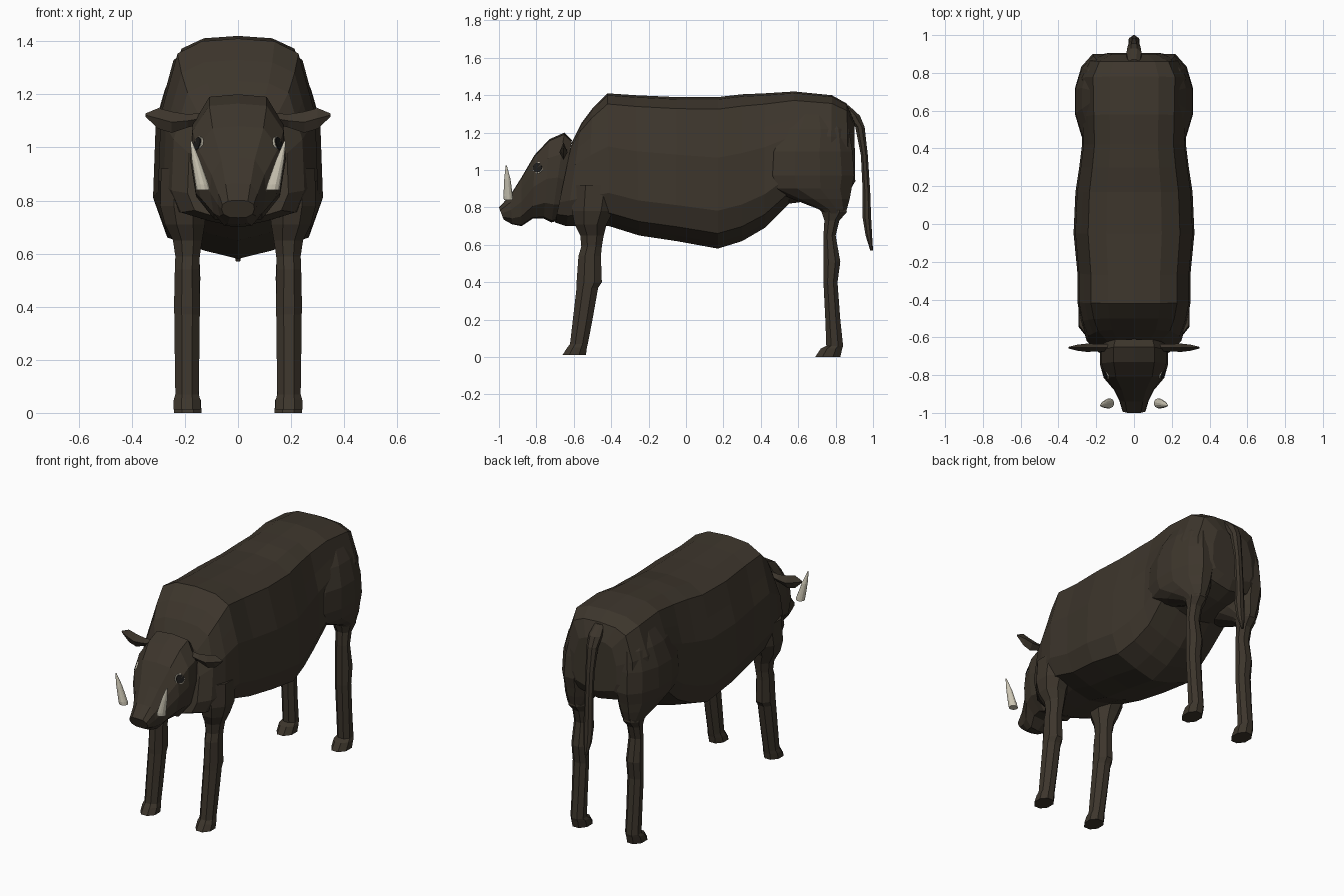
import bpy, bmesh, math
from mathutils import Vector


def material(name, colour):
    m = bpy.data.materials.new(name)
    m.diffuse_color = (*colour, 1)
    return m


HIDE = material("dark brown hide", (0.046, 0.036, 0.025))
IVORY = material("ivory", (0.62, 0.58, 0.47))
BLACK = material("eye black", (0.012, 0.011, 0.010))


def loft(name, rings, mat=HIDE, mirror=False):
    """Skin a list of equal closed rings and cap both ends."""
    bm = bmesh.new()
    loops = [[bm.verts.new(p) for p in ring] for ring in rings]
    n = len(loops[0])
    for a, b in zip(loops, loops[1:]):
        for i in range(n):
            j = (i + 1) % n
            bm.faces.new((a[i], a[j], b[j], b[i]))
    bm.faces.new(loops[0])
    bm.faces.new(loops[-1])
    bmesh.ops.recalc_face_normals(bm, faces=bm.faces)
    mesh = bpy.data.meshes.new(name)
    bm.to_mesh(mesh)
    bm.free()
    ob = bpy.data.objects.new(name, mesh)
    bpy.context.collection.objects.link(ob)
    mesh.materials.append(mat)
    if mirror:
        ob.modifiers.new("Mirror", 'MIRROR')
    return ob


def slice_ring(profile, y_top, z_top, y_bot, z_bot, half_width):
    """Symmetric cross-section running from a top point to a bottom point."""
    half = [(w * half_width, y_bot + (y_top - y_bot) * h, z_bot + (z_top - z_bot) * h)
            for w, h in profile]
    return half + [(-x, y, z) for x, y, z in half[-2:0:-1]]


def flat_ring(z, y0, y1, x, rx, sides=8):
    """Horizontal polygon that fills y0..y1 and x-rx..x+rx."""
    s = 1 / math.cos(math.pi / sides)
    angles = [(i + 0.5) * 2 * math.pi / sides for i in range(sides)]
    return [(x + rx * s * math.cos(a), (y0 + y1) / 2 + (y1 - y0) / 2 * s * math.sin(a), z)
            for a in angles]


# Trunk: y top, z top, y bottom, z bottom, half width
trunk = [(-0.61, 1.15, -0.70, 0.72, 0.19), (-0.56, 1.25, -0.64, 0.70, 0.25),
         (-0.50, 1.33, -0.53, 0.70, 0.28), (-0.42, 1.41, -0.41, 0.70, 0.30),
         (-0.27, 1.40, -0.25, 0.65, 0.30), (-0.05, 1.39, -0.05, 0.62, 0.32),
         (0.17, 1.39, 0.17, 0.58, 0.31), (0.30, 1.405, 0.30, 0.62, 0.29),
         (0.42, 1.41, 0.42, 0.69, 0.275), (0.58, 1.42, 0.55, 0.82, 0.28),
         (0.78, 1.40, 0.77, 0.85, 0.285), (0.86, 1.355, 0.87, 0.88, 0.24),
         (0.90, 1.26, 0.905, 0.94, 0.15)]
TRUNK_PROFILE = [(0, 1), (0.46, 0.985), (0.76, 0.92), (0.87, 0.75), (0.97, 0.6),
                 (1, 0.25), (0.86, 0.10), (0.42, 0.04), (0, 0)]
loft("trunk", [slice_ring(TRUNK_PROFILE, *s) for s in trunk])

# Head, tapering down to the snout
head = [(-0.61, 1.16, -0.68, 0.73, 0.165), (-0.65, 1.20, -0.72, 0.72, 0.18),
        (-0.73, 1.165, -0.76, 0.74, 0.18), (-0.81, 1.08, -0.82, 0.74, 0.16),
        (-0.88, 0.96, -0.88, 0.70, 0.105), (-0.94, 0.865, -0.93, 0.71, 0.078),
        (-1.0, 0.80, -0.975, 0.735, 0.062)]
HEAD_PROFILE = [(0, 1), (0.6, 0.98), (0.95, 0.76), (1, 0.5), (0.88, 0.2), (0.5, 0.02), (0, 0)]
loft("head", [slice_ring(HEAD_PROFILE, *s) for s in head])

# Haunches: z, y min, y max, x centre, x radius
haunch = [(1.31, 0.55, 0.80, 0.16, 0.07), (1.22, 0.46, 0.87, 0.17, 0.105),
          (1.10, 0.41, 0.89, 0.18, 0.13), (0.97, 0.40, 0.90, 0.185, 0.128),
          (0.90, 0.43, 0.885, 0.185, 0.118), (0.845, 0.57, 0.875, 0.188, 0.095),
          (0.79, 0.71, 0.86, 0.19, 0.065), (0.76, 0.745, 0.845, 0.19, 0.05)]
loft("haunches", [flat_ring(*r, sides=12) for r in haunch], mirror=True)

# Legs, each ending in a hoof
hind_leg = [(0.86, 0.72, 0.85, 0.19, 0.06), (0.775, 0.725, 0.86, 0.19, 0.056),
            (0.73, 0.74, 0.82, 0.19, 0.044), (0.65, 0.735, 0.80, 0.19, 0.042),
            (0.51, 0.735, 0.825, 0.19, 0.048), (0.40, 0.735, 0.81, 0.19, 0.046),
            (0.20, 0.745, 0.825, 0.19, 0.044), (0.06, 0.75, 0.84, 0.19, 0.044),
            (0.045, 0.72, 0.835, 0.19, 0.051), (0.0, 0.69, 0.825, 0.19, 0.052)]
loft("hind_legs", [flat_ring(*r) for r in hind_leg], mirror=True)

front_leg = [(0.92, -0.61, -0.36, 0.20, 0.09), (0.78, -0.61, -0.39, 0.205, 0.088),
             (0.71, -0.595, -0.425, 0.20, 0.075), (0.65, -0.565, -0.44, 0.19, 0.055),
             (0.59, -0.56, -0.45, 0.19, 0.046), (0.54, -0.575, -0.455, 0.192, 0.046),
             (0.40, -0.585, -0.45, 0.192, 0.049), (0.37, -0.585, -0.47, 0.192, 0.048),
             (0.20, -0.605, -0.50, 0.192, 0.046), (0.07, -0.62, -0.525, 0.192, 0.044),
             (0.05, -0.635, -0.53, 0.192, 0.05), (0.012, -0.66, -0.535, 0.192, 0.051)]
loft("front_legs", [flat_ring(*r) for r in front_leg], mirror=True)

# Tail hanging behind the rump
tail = [(1.345, 0.83, 0.87, 0, 0.03), (1.29, 0.85, 0.93, 0, 0.04), (1.23, 0.905, 0.955, 0, 0.034),
        (1.08, 0.935, 0.972, 0, 0.026), (0.88, 0.945, 0.985, 0, 0.026),
        (0.74, 0.945, 0.99, 0, 0.03), (0.65, 0.96, 0.995, 0, 0.025), (0.57, 0.985, 1.0, 0, 0.008)]
loft("tail", [flat_ring(*r) for r in tail])

# Ears: x, z low, z high, half thickness; a shallow leaf shape
ear = [(0.13, 1.09, 1.13, 0.018), (0.19, 1.075, 1.125, 0.02), (0.25, 1.055, 1.135, 0.022),
       (0.30, 1.07, 1.148, 0.016), (0.348, 1.115, 1.128, 0.004)]
loft("ears", [[(x, -0.655, lo), (x, -0.655 - t, (lo + hi) / 2), (x, -0.655, hi),
               (x, -0.655 + t, (lo + hi) / 2)] for x, lo, hi, t in ear], mirror=True)

# Tusks: tapered and leaning outward
tusk = [(0.84, -0.974, -0.924, 0.131, 0.026), (0.86, -0.976, -0.926, 0.135, 0.025),
        (0.95, -0.972, -0.938, 0.158, 0.016), (1.025, -0.964, -0.958, 0.177, 0.003)]
loft("tusks", [flat_ring(*r, sides=12) for r in tusk], IVORY, mirror=True)


# Eyes: a dark disc over a slightly larger pale rim
def eye_disc(name, radius, proud, mat):
    out = Vector((0.86, -0.42, 0.28)).normalized()
    side = out.cross(Vector((0, 0, 1))).normalized()
    up = side.cross(out)
    centre = Vector((0.146, -0.79, 1.01))
    rings = []
    for depth, scale in ((-0.02, 1), (proud, 1)):
        rings.append([centre + out * depth
                      + side * math.cos(a) * radius * scale
                      + up * math.sin(a) * radius * scale
                      for a in (i * math.pi / 6 for i in range(12))])
    loft(name, rings, mat, mirror=True)


eye_disc("eye_rims", 0.031, 0.008, IVORY)
eye_disc("eyes", 0.027, 0.012, BLACK)
